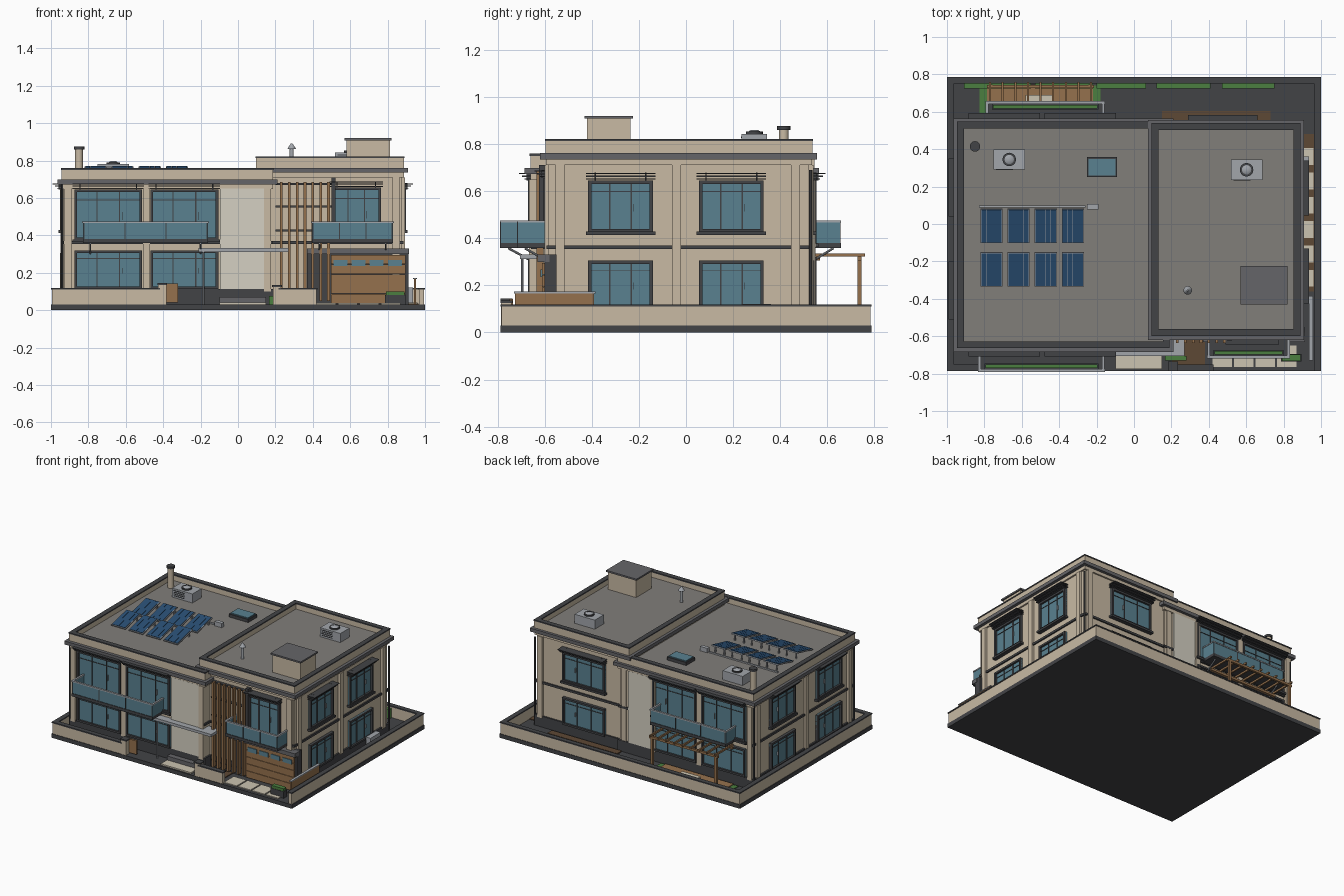
import bpy, bmesh, math
from mathutils import Matrix, Vector

if "Cube" in bpy.data.objects:
    bpy.data.objects.remove(bpy.data.objects["Cube"])

COL = {'beige': (.58, .49, .37), 'cream': (.66, .63, .54), 'dark': (.055, .057, .062), 'ground': (.05, .052, .055),
       'trim': (.13, .13, .14), 'roof': (.22, .21, .195), 'glass': (.1, .22, .28), 'wood': (.3, .165, .075),
       'soil': (.11, .065, .035), 'green': (.07, .21, .05), 'solar': (.022, .075, .17), 'metal': (.36, .38, .41),
       'stone': (.6, .55, .44)}
MATS = {}
for k, c in COL.items():
    MATS[k] = bpy.data.materials.new(k)
    MATS[k].diffuse_color = (*c, 1)
PARTS = {}


def mesh_of(name, mat):
    if name not in PARTS:
        PARTS[name] = (bmesh.new(), mat)
    return PARTS[name][0]


def box(name, mat, x0, x1, y0, y1, z0, z1, pre=Matrix()):
    m = Matrix.Translation(((x0 + x1) / 2, (y0 + y1) / 2, (z0 + z1) / 2))
    s = Matrix.Diagonal((abs(x1 - x0), abs(y1 - y0), abs(z1 - z0), 1))
    bmesh.ops.create_cube(mesh_of(name, mat), size=1, matrix=pre @ m @ s)


def cyl(name, mat, x, y, z0, z1, r, r2=None, seg=20):
    bmesh.ops.create_cone(mesh_of(name, mat), cap_ends=True, segments=seg, radius1=r, radius2=r if r2 is None else r2,
                          depth=z1 - z0, matrix=Matrix.Translation((x, y, (z0 + z1) / 2)))


def rod(name, mat, a, b, r):
    a, b = Vector(a), Vector(b)
    m = Matrix.Translation((a + b) / 2) @ (b - a).to_track_quat('Z', 'Y').to_matrix().to_4x4()
    bmesh.ops.create_cone(mesh_of(name, mat), cap_ends=True, segments=8, radius1=r, radius2=r, depth=(b - a).length, matrix=m)


def wbox(wall, name, mat, u0, u1, z0, z1, d0, d1):
    # box on a wall: u along it, d outward from it
    side, p = wall
    s = -1 if side in 'FL' else 1
    if side in 'FB':
        box(name, mat, u0, u1, p + s * d0, p + s * d1, z0, z1)
    else:
        box(name, mat, p + s * d0, p + s * d1, u0, u1, z0, z1)


def window(wall, u0, u1, z0, z1, hood=False):
    f, w = .014, u1 - u0
    wbox(wall, 'window_glass', 'glass', u0, u1, z0, z1, -.01, .008)
    for a, b in ((u0, u0 + f), (u1 - f, u1)):
        wbox(wall, 'window_frames', 'dark', a, b, z0, z1, -.01, .022)
    for a, b in ((z0, z0 + f), (z1 - f, z1)):
        wbox(wall, 'window_frames', 'dark', u0, u1, a, b, -.01, .022)
    for t in (1 / 3, 2 / 3):
        wbox(wall, 'window_mullions', 'dark', u0 + w * t - .003, u0 + w * t + .003, z0, z1, 0, .013)
    zt = z0 + (z1 - z0) * .79
    wbox(wall, 'window_mullions', 'dark', u0, u1, zt - .002, zt + .002, 0, .012)
    wbox(wall, 'window_handles', 'metal', u0 + w * .7, u0 + w * .71, z0 + (z1 - z0) * .4, z0 + (z1 - z0) * .55, .008, .018)
    if hood:
        wbox(wall, 'window_sills', 'dark', u0 - .01, u1 + .01, z0 - .012, z0 + .003, 0, .03)
        for i in range(3):
            d = .025 + .012 * i
            wbox(wall, 'sunshade_slats', 'dark', u0 - .01, u1 + .01, z1 + .004 + i * .012, z1 + .009 + i * .012, 0, d + .012)
        for u in (u0 + .03, u1 - .03):
            wbox(wall, 'sunshade_arms', 'dark', u - .003, u + .003, z1, z1 + .034, 0, .03)


def ring(name, mat, x0, x1, y0, y1, z0, z1, t):
    box(name, mat, x0, x1, y0, y0 + t, z0, z1)
    box(name, mat, x0, x1, y1 - t, y1, z0, z1)
    box(name, mat, x0, x0 + t, y0 + t, y1 - t, z0, z1)
    box(name, mat, x1 - t, x1, y0 + t, y1 - t, z0, z1)


def block(pre, x0, x1, y0, y1, zc):
    # one volume: walls, plinth, floor band, cornice, parapet, coping, roof deck
    box(pre + '_walls', 'beige', x0, x1, y0, y1, .03, zc)
    box(pre + '_plinth', 'dark', x0 - .012, x1 + .012, y0 - .012, y1 + .012, .02, .112)
    box(pre + '_floor_band', 'dark', x0 - .01, x1 + .01, y0 - .01, y1 + .01, .354, .37)
    box(pre + '_frieze', 'beige', x0 - .012, x1 + .012, y0 - .012, y1 + .012, zc - .025, zc)
    box(pre + '_cornice', 'trim', x0 - .035, x1 + .035, y0 - .037, y1 + .033, zc, zc + .026)
    e = .016
    box(pre + '_roof_deck', 'roof', x0, x1, y0, y1, zc + .02, zc + .04)
    ring(pre + '_parapet', 'beige', x0 - e + .003, x1 + e - .003, y0 - e + .003, y1 + e - .003, zc + .02, zc + .078, .03)
    ring(pre + '_coping', 'dark', x0 - e, x1 + e, y0 - e, y1 + e, zc + .078, zc + .087, .037)


def balcony(wall, u0, u1, d, planter=True):
    wbox(wall, 'balcony_slabs', 'dark', u0, u1, .358, .38, 0, d)
    wbox(wall, 'balcony_glass', 'glass', u0, u1, .38, .466, d - .012, d - .004)
    wbox(wall, 'balcony_rails', 'metal', u0 - .004, u1 + .004, .466, .475, d - .015, d)
    for a in (u0, u1 - .008):
        wbox(wall, 'balcony_glass', 'glass', a, a + .008, .38, .466, 0, d - .004)
        wbox(wall, 'balcony_rails', 'metal', a - .003, a + .011, .466, .475, 0, d)
    for i in range(4):
        u = u0 + .004 + (u1 - u0 - .012) * i / 3
        wbox(wall, 'balcony_posts', 'dark', u, u + .005, .37, .468, d - .014, d - .001)
    wbox(wall, 'balcony_planters', 'dark', u0 + .03, u1 - .03, .38, .41, d - .045, d - .016)
    wbox(wall, 'balcony_plants', 'green', u0 + .035, u1 - .035, .41, .43, d - .04, d - .02)
    s = -1 if wall[0] == 'F' else 1
    for u in (u0 + .04, u1 - .04):
        rod('balcony_brackets', 'metal', (u, wall[1], .3), (u, wall[1] + s * d * .75, .358), .005)


LF, LB, LL = ('F', -.648), ('B', .532), ('L', -.93)
RF, RB, RR = ('F', -.583), ('B', .523), ('R', .875)

# plot base, ground and boundary walls
box('plot_base', 'dark', -1, 1, -.787, .787, 0, .03)
X, Y = .995, .783
for a in ((-X, -X + .028, -Y, Y), (X - .028, X, -Y, Y), (-X, X, Y - .028, Y),
          (-X, -.42, -Y, -Y + .028), (.22, .42, -Y, -Y + .028)):
    box('boundary_wall', 'beige', *a, .03, .11)
    box('boundary_wall_coping', 'dark', a[0] - .004, a[1] + .004, a[2] - .004, a[3] + .004, .11, .119)
for x, h in ((-.405, .135), (.208, .125)):
    box('gate_pillars', 'beige', x - .022, x + .022, -.785, -.74, .03, h)
    box('gate_pillar_caps', 'dark', x - .026, x + .026, -.787, -.736, h, h + .01)
box('gate_leaf', 'wood', -.383, -.32, -.75, -.735, .04, .142)

# two house volumes
block('main_block', -.93, .175, -.648, .532, .672)
block('tall_block', .11, .875, -.583, .523, .735)

# pilasters and pale wall panels
for wall, us, top in ((LF, (-.91, -.49, .158), .65), (LB, (-.91, -.49, -.11), .65), (LL, (-.60, -.09, .49), .65),
                      (RR, (-.535, -.04, .465), .71), (RB, (.14, .84), .71), (RF, (.845,), .71)):
    for u in us:
        wbox(wall, 'pilasters', 'beige', u - .019, u + .019, .1, top, 0, .018)
wbox(LF, 'pale_panels', 'cream', -.095, .138, .112, .65, 0, .013)
wbox(LB, 'pale_panels', 'cream', -.085, .1, .112, .65, 0, .013)

# windows on all four sides
for wall in (LF, LB):
    for u0, u1 in ((-.875, -.512), (-.468, -.105)):
        window(wall, u0, u1, .375, .645, True)
        window(wall, u0, u1, .112, .32)
for wall, spans in ((LL, ((.05, .34), (-.5, -.21))), (RR, ((-.415, -.14), (.055, .33))), (RB, ((.3, .65),))):
    for u0, u1 in spans:
        window(wall, u0, u1, .425, .645, True)
        window(wall, u0, u1, .1, .305)
window(RF, .5, .765, .38, .655, True)

balcony(LF, -.83, -.16, .142)
balcony(RF, .395, .83, .135)
balcony(LB, -.79, -.16, .125)

# entrance canopy, steps and timber fins
box('entrance_canopy', 'metal', -.21, .27, -.705, -.6, .312, .332)
rod('canopy_post', 'metal', (-.185, -.695, .03), (-.185, -.695, .315), .006)
box('entrance_step', 'trim', -.1, .15, -.7, -.64, .03, .07)
for i in range(7):
    x = .225 + i * .042
    box('timber_fins', 'wood', x, x + .014, -.635, -.605, .05, .685)
for z in (.08, .42, .55, .67):
    box('fin_rails', 'dark', .2, .5, -.607, -.58, z, z + .01)
box('fin_end_post', 'dark', .5, .522, -.625, -.58, .36, .71)

# garage surround and sectional door
box('garage_surround', 'dark', .37, .912, -.6, -.55, .03, .33)
box('garage_lintel', 'trim', .37, .915, -.63, -.58, .3, .33)
for i in range(5):
    z = .036 + i * .0525
    box('garage_door_panels', 'wood', .497, .895, -.612, -.59, z, z + .05)
for i in range(4):
    x = .51 + i * .097
    box('garage_door_windows', 'glass', x, x + .075, -.617, -.6, .235, .268)
    box('driveway_pavers', 'stone', .42 + i * .115, .525 + i * .115, -.765, -.65, .028, .037)
box('entrance_path', 'stone', -.1, .15, -.775, -.7, .028, .04)

# solar array
for r, yc in enumerate((-.01, -.243)):
    for c in range(4):
        m = Matrix.Translation((-.762 + c * .145, yc, .745)) @ Matrix.Rotation(math.radians(13), 4, 'X')
        box('solar_frames', 'metal', -.059, .059, -.094, .094, -.006, .002, m)
        for k in range(4):
            x = -.054 + k * .0273
            box('solar_cells', 'solar', x, x + .026, -.089, .089, 0, .005, m)
    for x in (-.8, -.72, -.655, -.575, -.51, -.43, -.365, -.29):
        box('solar_legs', 'metal', x - .004, x + .004, yc + .07, yc + .08, .71, .758)
box('solar_conduit', 'metal', -.83, -.26, .088, .098, .71, .722)
box('solar_inverter', 'metal', -.25, -.19, .078, .106, .71, .745)

# rooftop equipment
for x, y, z in ((-.667, .345, .71), (.602, .29, .773)):
    box('rooftop_units', 'metal', x - .084, x + .084, y - .054, y + .054, z, z + .07)
    cyl('rooftop_fan_rings', 'dark', x, y, z + .07, z + .08, .036)
    cyl('rooftop_fan_hubs', 'metal', x, y, z + .078, z + .086, .028, .016)
    for k in range(4):
        box('rooftop_unit_grilles', 'dark', x - .07, x + .02, y - .057, y - .05, z + .014 + k * .013, z + .019 + k * .013)
box('skylight_curb', 'dark', -.252, -.09, .25, .357, .71, .735)
box('skylight_glass', 'glass', -.243, -.099, .259, .348, .735, .742)
box('stair_housing', 'beige', .58, .812, -.42, -.235, .77, .908)
box('stair_housing_cap', 'trim', .57, .822, -.43, -.225, .908, .92)
cyl('chimney_flue', 'beige', -.85, .415, .71, .86, .021)
cyl('chimney_cap', 'dark', -.85, .415, .86, .876, .028)
cyl('vent_pipe', 'metal', .287, -.355, .77, .866, .011)
cyl('vent_cowl', 'metal', .287, -.355, .862, .892, .023, .004)

# pergola, terrace and bench
box('rear_lawn', 'green', -.825, -.18, .555, .74, .028, .036)
box('terrace_deck', 'wood', -.785, -.22, .555, .745, .03, .042)
for x in (-.765, -.235):
    box('pergola_posts', 'wood', x - .009, x + .009, .727, .745, .03, .32)
for y in (.56, .736):
    box('pergola_beams', 'wood', -.785, -.215, y - .008, y + .008, .305, .322)
for i in range(9):
    x = -.775 + i * .0675
    box('pergola_rafters', 'wood', x, x + .011, .545, .76, .322, .336)
box('terrace_bench', 'stone', -.58, -.43, .655, .69, .042, .08)

# planting, stepping stones, side fence and condenser
for x0, x1 in ((-.91, -.55), (-.53, -.22), (-.2, .065), (.12, .41), (.47, .75)):
    box('rear_hedges', 'green', x0, x1, .725, .754, .03, .1)
box('soil_beds', 'soil', .15, .73, .55, .605, .028, .038)
box('soil_beds', 'soil', .9, .965, -.36, .48, .028, .036)
box('soil_beds', 'soil', .2, .38, -.75, -.6, .028, .036)
for y in (-.29, -.16, -.03, .1, .23, .36):
    box('stepping_stones', 'stone', .905, .96, y - .045, y + .045, .03, .041)
box('front_shrub', 'green', .165, .28, -.73, -.705, .03, .075)
box('corner_planter', 'dark', .785, .895, -.735, -.695, .03, .08)
box('corner_planter_hedge', 'green', .79, .89, -.732, -.698, .08, .1)
box('side_fence', 'wood', .94, .952, -.725, -.39, .03, .168)
box('side_fence_cap', 'metal', .936, .956, -.73, -.385, .166, .173)
box('side_condenser', 'metal', .895, .935, .24, .36, .04, .12)
for x, y in ((-.94, .535), (-.94, -.655), (.885, .53)):
    rod('downpipes', 'dark', (x, y, .03), (x, y, .69), .007)

for name, (bm, mat) in PARTS.items():
    me = bpy.data.meshes.new(name)
    bm.to_mesh(me)
    bm.free()
    me.materials.append(MATS[mat])
    ob = bpy.data.objects.new(name, me)
    bpy.context.collection.objects.link(ob)
    ob.select_set(True)
    bpy.context.view_layer.objects.active = ob
bpy.ops.object.shade_smooth_by_angle(angle=math.radians(35))

for m in bpy.data.materials:
    if m.users and not m.is_grease_pencil:
        m.use_nodes = True
        m.node_tree.nodes["Principled BSDF"].inputs["Base Color"].default_value = m.diffuse_color
